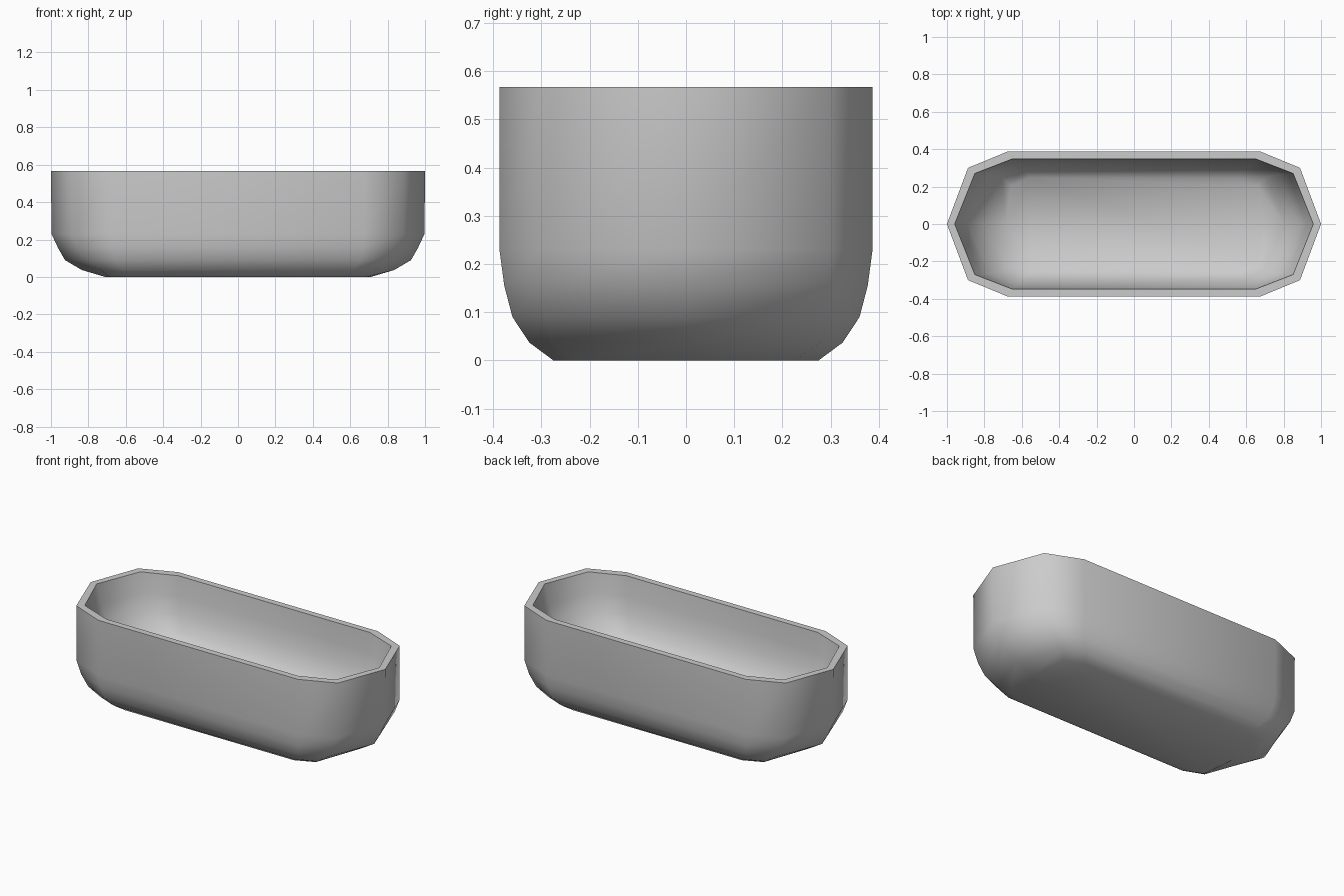
import bpy, bmesh, math

if "Cube" in bpy.data.objects:
    bpy.data.objects.remove(bpy.data.objects["Cube"])

# Curved underside levels: z, end of straight side (x, y), corner (x, y), end tip x
LEVELS = [
    (0.0,   (0.573, 0.275), (0.686, 0.226), 0.71),
    (0.037, (0.617, 0.325), (0.735, 0.278), 0.835),
    (0.09,  (0.655, 0.36),  (0.81, 0.295),  0.925),
    (0.155, (0.668, 0.377), (0.855, 0.299), 0.962),
    (0.23,  (0.675, 0.387), (0.885, 0.30),  0.997),
]
TOP = 0.567       # rim height
FLOOR = 0.2       # inside floor height


def outline(side, corner, tip):
    """Ten-sided symmetric outline, counter-clockwise."""
    (sx, sy), (cx, cy) = side, corner
    half = [(tip, 0), (cx, cy), (sx, sy), (-sx, sy), (-cx, cy)]
    return half + [(-x, -y) for x, y in half]


bm = bmesh.new()


def ring(level, z, fx=1.0, fy=1.0):
    return [bm.verts.new((x * fx, y * fy, z)) for x, y in outline(*level[1:])]


# Tub: outer wall up to the rim, then the same bowl curve down inside
rings = [ring(l, l[0]) for l in LEVELS] + [ring(LEVELS[-1], TOP, 1.003)]
for l in reversed(LEVELS):
    z = FLOOR + (TOP - FLOOR) * l[0] / LEVELS[-1][0]
    rings.append(ring(l, z, 0.962, 0.9))
for low, high in zip(rings, rings[1:]):
    for i in range(10):
        j = (i + 1) % 10
        bm.faces.new((low[i], low[j], high[j], high[i]))
bm.faces.new(rings[0][::-1])   # underside
bm.faces.new(rings[-1])        # inside floor

mesh = bpy.data.meshes.new("tub")
bm.to_mesh(mesh)
bm.free()
tub = bpy.data.objects.new("tub", mesh)
bpy.context.collection.objects.link(tub)
bpy.context.view_layer.objects.active = tub
tub.select_set(True)

# Smooth walls with a crisp rim
bpy.ops.object.shade_smooth_by_angle(angle=math.radians(60))
